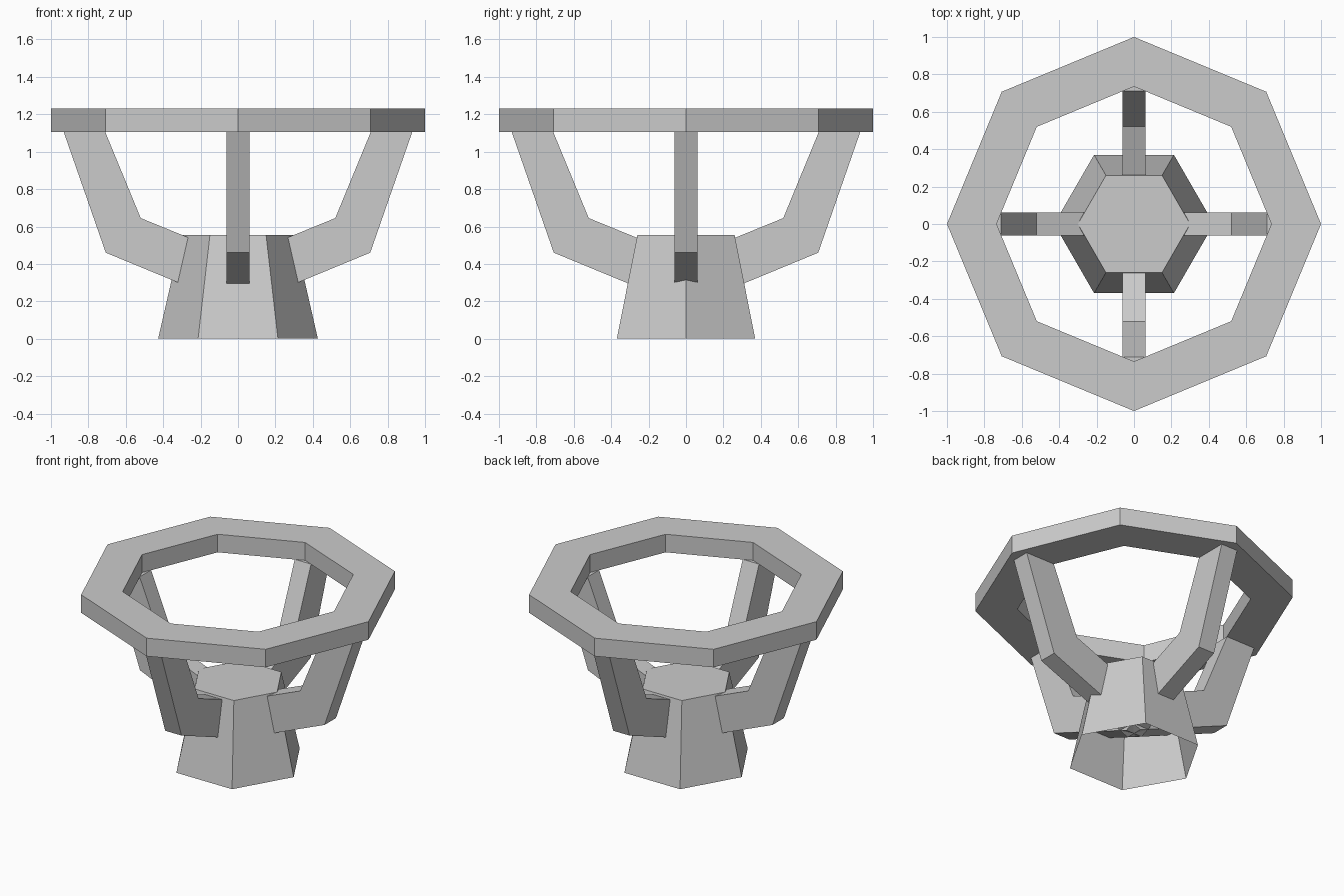
import bpy, bmesh
from math import cos, sin, pi, radians
from mathutils import Matrix

if "Cube" in bpy.data.objects:
    bpy.data.objects.remove(bpy.data.objects["Cube"])


def finish(bm, name):
    bmesh.ops.recalc_face_normals(bm, faces=bm.faces)
    mesh = bpy.data.meshes.new(name)
    bm.to_mesh(mesh)
    bm.free()
    obj = bpy.data.objects.new(name, mesh)
    bpy.context.collection.objects.link(obj)
    return obj


def loop(bm, n, r, z):
    return [bm.verts.new((r * cos(2 * pi * i / n), r * sin(2 * pi * i / n), z))
            for i in range(n)]


def bridge(bm, a, b):
    for i in range(len(a)):
        j = (i + 1) % len(a)
        bm.faces.new((a[i], a[j], b[j], b[i]))


# Octagonal rim: four loops joined around its cross-section
bm = bmesh.new()
section = [(1.0, 1.105), (1.0, 1.23), (0.735, 1.23), (0.735, 1.105)]
loops = [loop(bm, 8, r, z) for r, z in section]
for k in range(4):
    bridge(bm, loops[k], loops[(k + 1) % 4])
finish(bm, "rim")

# Hexagonal tapered foot, open underneath
bm = bmesh.new()
low, high = loop(bm, 6, 0.427, 0.0), loop(bm, 6, 0.30, 0.555)
bridge(bm, low, high)
bm.faces.new(high)
finish(bm, "foot")

# Two crossed angular cradles running through the foot up to the rim
outer = [(0.932, 1.106), (0.707, 0.46), (0.0, 0.168)]
inner = [(0.0, 0.433), (0.52, 0.645), (0.71, 1.106)]
profile = (outer + [(-x, z) for x, z in outer[-2::-1]]
           + [(-x, z) for x, z in inner[:0:-1]] + inner)
half = 0.0625
for name, angle in (("side_cradle", 0), ("front_back_cradle", 90)):
    bm = bmesh.new()
    front = [bm.verts.new((x, -half, z)) for x, z in profile]
    back = [bm.verts.new((x, half, z)) for x, z in profile]
    bm.faces.new(front)
    bm.faces.new(back[::-1])
    bridge(bm, front, back)
    bmesh.ops.rotate(bm, verts=bm.verts, cent=(0, 0, 0),
                     matrix=Matrix.Rotation(radians(angle), 3, 'Z'))
    finish(bm, name)
